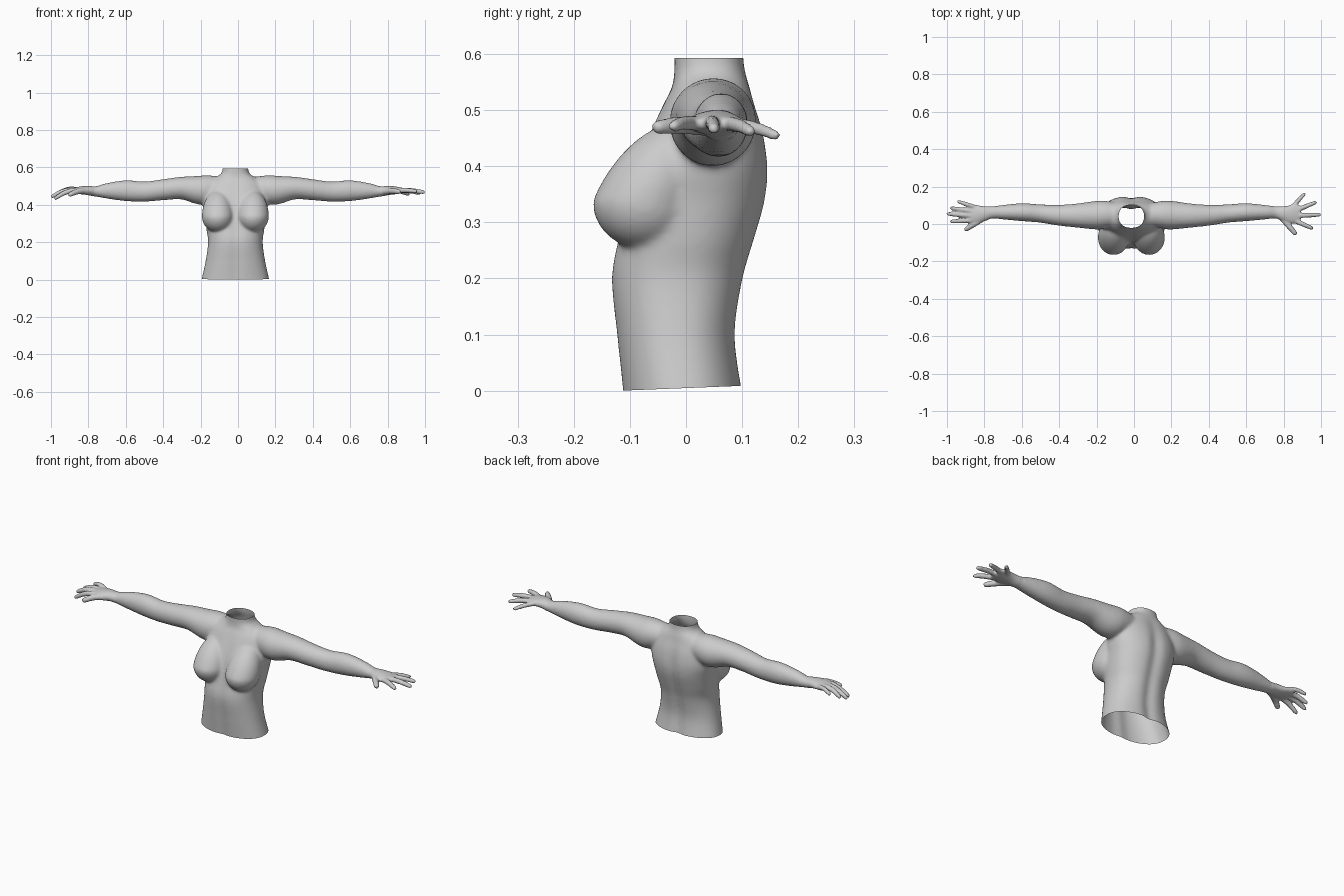
import bpy, bmesh
from math import sin, cos, pi, exp, copysign
from mathutils import Vector, Matrix

if "Cube" in bpy.data.objects:
    bpy.data.objects.remove(bpy.data.objects["Cube"])

CX = -0.014          # the torso sits slightly off centre
bm = bmesh.new()


def smooth_rows(rows, steps=5):
    """Catmull-Rom interpolation of rows of numbers."""
    out = []
    n = len(rows)
    for i in range(n - 1):
        a, b, c, d = (rows[max(i - 1, 0)], rows[i], rows[i + 1], rows[min(i + 2, n - 1)])
        for s in range(steps):
            t = s / steps
            out.append([0.5 * (2 * q + (r - p) * t + (2 * p - 5 * q + 4 * r - w) * t * t
                        + (3 * q - p - 3 * r + w) * t ** 3) for p, q, r, w in zip(a, b, c, d)])
    return out + [list(rows[-1])]


def loft(rings):
    loops = [[bm.verts.new(p) for p in ring] for ring in rings]
    n = len(loops[0])
    for a, b in zip(loops, loops[1:]):
        for i in range(n):
            bm.faces.new((a[i], a[(i + 1) % n], b[(i + 1) % n], b[i]))
    bm.faces.new(loops[0][::-1])
    bm.faces.new(loops[-1])


def tube(rows, n=24):
    """Rows are x, y, z, side radius, vertical radius along a path."""
    rows = smooth_rows(rows)
    pts = [Vector(r[:3]) for r in rows]
    rings = []
    for i, r in enumerate(rows):
        d = (pts[min(i + 1, len(pts) - 1)] - pts[max(i - 1, 0)]).normalized()
        side = d.cross(Vector((0, 0, 1))).normalized()
        up = side.cross(d)
        rings.append([pts[i] + side * r[3] * cos(2 * pi * k / n) + up * r[4] * sin(2 * pi * k / n)
                      for k in range(n)])
    loft(rings)


def finger(base, tip, r, arch):
    a, b = Vector(base), Vector(tip)
    rows = []
    for t, f in ((0, 1), (0.3, 1), (0.6, 0.93), (0.9, 0.8), (1, 0.5)):
        p = a.lerp(b, t) + Vector((0, 0, arch * sin(pi * t)))
        rows.append((*p, r * f, r * f))
    tube(rows, 12)


# Torso and neck: z, half width, front y, back y
torso = [(-0.05, .19, -.112, .112), (0, .181, -.115, .103), (.1, .159, -.126, .091),
         (.2, .146, -.136, .106), (.27, .155, -.124, .126), (.34, .163, -.108, .145),
         (.40, .174, -.092, .149), (.46, .168, -.066, .140), (.51, .148, -.042, .124),
         (.54, .115, -.026, .115), (.565, .078, -.021, .106), (.595, .068, -.021, .102),
         (.65, .068, -.021, .102)]
rings = []
for z, hw, yf, yb in smooth_rows(torso):
    ring = []
    for k in range(64):
        c, s = cos(2 * pi * k / 64), sin(2 * pi * k / 64)
        x = hw * copysign(abs(c) ** 0.88, c)
        y = (yf + yb) / 2 + (yb - yf) / 2 * copysign(abs(s) ** 0.88, s)
        # spine and breastbone grooves, fading out at the neck
        fade = max(0, min(1, (0.56 - z) / 0.15))
        y -= copysign(0.013 if s > 0 else 0.007, s) * fade * exp(-(x / 0.028) ** 2)
        ring.append((CX + x, y, z))
    rings.append(ring)
loft(rings)

# Breasts: rounded below, drawn out and sloped back above
for side in (-1, 1):
    made = bmesh.ops.create_uvsphere(bm, u_segments=40, v_segments=24, radius=1)
    for v in made["verts"]:
        x, y, z = v.co
        dz = z * (0.14 if z > 0 else 0.085)
        v.co = (CX + side * 0.095 + x * 0.084, -0.075 + y * 0.092 + max(dz, 0) * 0.4, 0.337 + dz)

# Shoulders, arms and palms
arm = [(.06, .05, .49, .055, .055), (.15, .05, .484, .074, .074), (.2, .047, .478, .077, .078),
       (.3, .045, .489, .065, .061), (.4, .047, .48, .056, .056), (.5, .056, .47, .049, .054),
       (.6, .063, .475, .048, .056), (.7, .063, .474, .039, .042), (.76, .062, .471, .033, .028),
       (.80, .056, .476, .040, .025), (.84, .052, .477, .050, .021), (.875, .055, .476, .050, .015),
       (.89, .055, .475, .042, .010)]
for side in (-1, 1):
    tube([(side * r[0], *r[1:]) for r in arm])

# Fingers: base, then tip, from thumb to little finger
right_hand = [((.79, .035, .470), (.867, -.057, .468)), ((.86, .018, .476), (.957, -.025, .470)),
              ((.87, .045, .478), (1.0, .050, .465)), ((.865, .072, .476), (.977, .118, .460)),
              ((.845, .090, .474), (.915, .165, .452))]
left_hand = [((-.80, .035, .470), (-.905, -.033, .450)), ((-.86, .020, .478), (-.982, .013, .430)),
             ((-.87, .044, .480), (-1.0, .055, .440)), ((-.865, .068, .480), (-.982, .086, .452)),
             ((-.85, .090, .478), (-.945, .122, .472))]
for hand, arch in ((right_hand, 0.004), (left_hand, 0.012)):
    for i, (base, tip) in enumerate(hand):
        finger(base, tip, (.0165, .0135, .0135, .013, .012)[i], arch)

bmesh.ops.recalc_face_normals(bm, faces=bm.faces)
mesh = bpy.data.meshes.new("torso_with_arms")
bm.to_mesh(mesh)
bm.free()
body = bpy.data.objects.new("torso_with_arms", mesh)
bpy.context.collection.objects.link(body)


def bake():
    deps = bpy.context.evaluated_depsgraph_get()
    new = bpy.data.meshes.new_from_object(body.evaluated_get(deps))
    body.modifiers.clear()
    body.data = new


# Fuse the parts into one skin
remesh = body.modifiers.new("fuse", "REMESH")
remesh.mode = "VOXEL"
remesh.voxel_size = 0.006
bake()

# Blend the joins, softly on the body and lightly on the hands
group = body.vertex_groups.new(name="soft")
group.add([v.index for v in body.data.vertices if abs(v.co.x) < 0.77], 1.0, "REPLACE")
for name, count, vg in (("soft_body", 20, "soft"), ("light_all", 3, "")):
    mod = body.modifiers.new(name, "SMOOTH")
    mod.factor = 0.5
    mod.iterations = count
    mod.vertex_group = vg
bake()

# Cut the waist and neck open
bm = bmesh.new()
bm.from_mesh(body.data)
for co, no in (((0, -0.115, 0.0), (0, 0.04, -1)), ((0, 0, 0.593), (0, 0, 1))):
    bmesh.ops.bisect_plane(bm, geom=bm.verts[:] + bm.edges[:] + bm.faces[:],
                           plane_co=co, plane_no=no, clear_outer=True)
for f in bm.faces:
    f.smooth = True
bm.to_mesh(body.data)
bm.free()
body.data.name = "torso_with_arms"
